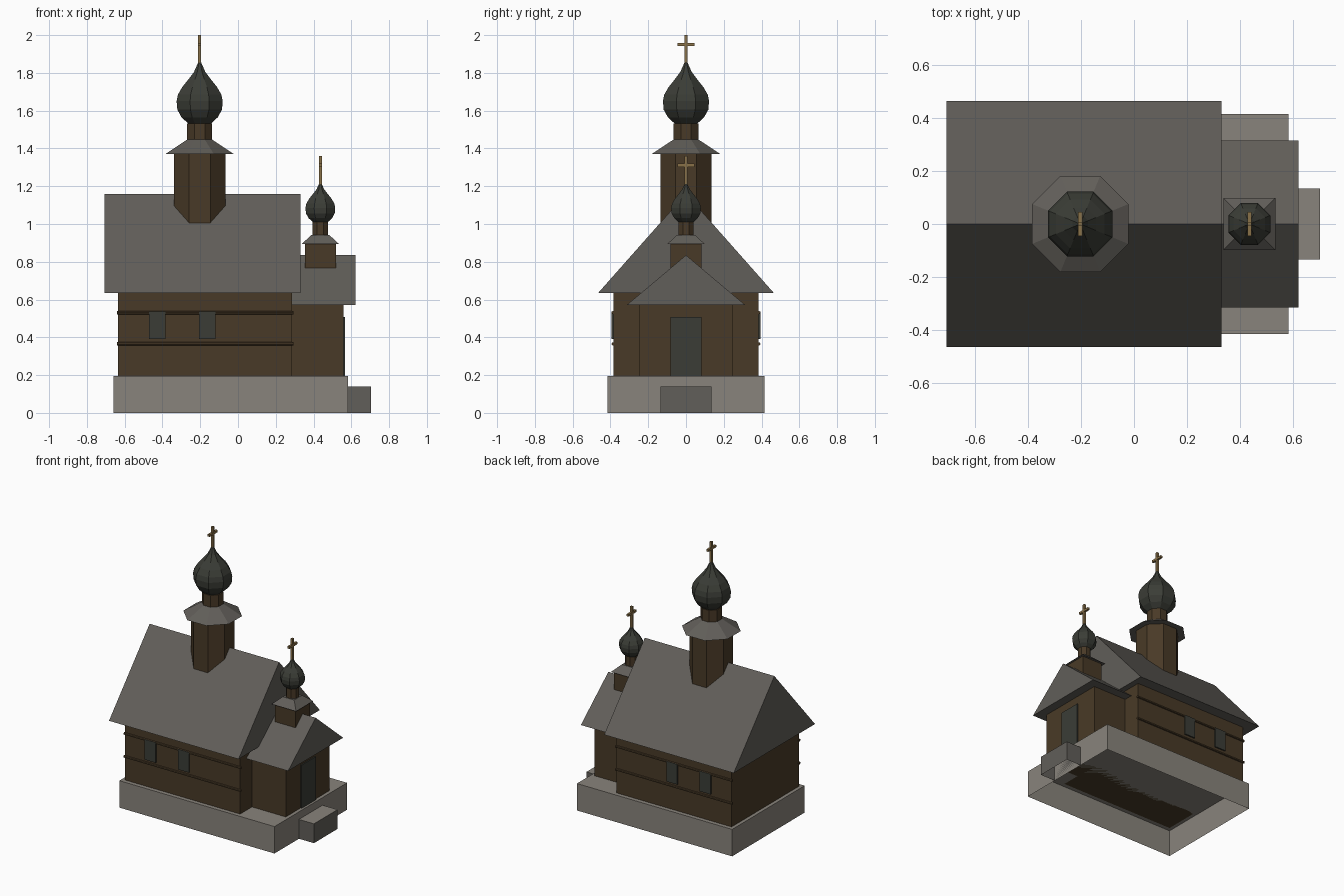
import bpy, bmesh, math
from mathutils import Matrix

cube = bpy.data.objects.get("Cube")
if cube:
    bpy.data.objects.remove(cube, do_unlink=True)


def material(name, rgb):
    m = bpy.data.materials.new(name)
    m.use_nodes = True
    m.diffuse_color = (*rgb, 1)
    m.node_tree.nodes["Principled BSDF"].inputs["Base Color"].default_value = (*rgb, 1)
    return m


STONE = material("pale stone", (0.25, 0.23, 0.2))
ROOF = material("grey shingle", (0.12, 0.112, 0.1))
WOOD = material("dark timber", (0.066, 0.042, 0.02))
SLATE = material("dark green slate", (0.043, 0.046, 0.037))
GOLD = material("dull gold", (0.25, 0.165, 0.065))


def finish(name, bm, *mats):
    bmesh.ops.recalc_face_normals(bm, faces=bm.faces)
    mesh = bpy.data.meshes.new(name)
    bm.to_mesh(mesh)
    bm.free()
    for m in mats:
        mesh.materials.append(m)
    ob = bpy.data.objects.new(name, mesh)
    bpy.context.collection.objects.link(ob)
    return ob


def box(name, x, y, z, mat, open_bottom=False):
    """Box from (min, max) pairs."""
    bm = bmesh.new()
    bmesh.ops.create_cube(bm, size=1)
    for v in bm.verts:
        v.co = [(a + b) / 2 + c * (b - a) for (a, b), c in zip((x, y, z), v.co)]
    ob_faces = [f for f in bm.faces if f.calc_center_median().z < z[0] + 1e-4]
    if open_bottom:
        bmesh.ops.delete(bm, geom=ob_faces, context='FACES_ONLY')
    return finish(name, bm, mat)


def gable_roof(name, x, half, z):
    """Solid triangular prism with its ridge along x."""
    bm = bmesh.new()
    ends = [[bm.verts.new((px, py, pz)) for py, pz in
             ((-half, z[0]), (half, z[0]), (0, z[1]))] for px in x]
    bm.faces.new(ends[0])
    bm.faces.new(ends[1])
    for i in range(3):
        j = (i + 1) % 3
        bm.faces.new((ends[0][i], ends[0][j], ends[1][j], ends[1][i]))
    return finish(name, bm, ROOF)


def lathe(name, cx, sides, profile, mat):
    """Faceted solid from (flat-to-centre distance, z) rings, flats facing the axes."""
    bm = bmesh.new()
    rings = []
    for dist, z in profile:
        r = dist / math.cos(math.pi / sides)
        rings.append([bm.verts.new((cx + r * math.cos(a), r * math.sin(a), z))
                      for a in ((i + 0.5) * math.tau / sides for i in range(sides))])
    for low, high in zip(rings, rings[1:]):
        for i in range(sides):
            j = (i + 1) % sides
            bm.faces.new((low[i], low[j], high[j], high[i]))
    bm.faces.new(rings[0])
    bm.faces.new(rings[-1])
    return finish(name, bm, mat)


def cross(name, cx, z):
    t = 0.008
    box(name + "_post", (cx - t, cx + t), (-t, t), z, GOLD)
    bar = z[1] - 0.049
    box(name + "_bar", (cx - t, cx + t), (-0.046, 0.046), (bar - t, bar + t), GOLD)


ONION = [(0.058, 0), (0.096, 0.035), (0.118, 0.075), (0.122, 0.12), (0.115, 0.155),
         (0.092, 0.195), (0.06, 0.235), (0.03, 0.275), (0.008, 0.325)]


def onion(name, cx, z, scale):
    lathe(name, cx, 8, [(r * scale, z + h * scale) for r, h in ONION], SLATE)


# Stone footing and entrance step, both hollow below
box("footing", (-0.66, 0.583), (-0.415, 0.415), (0, 0.195), STONE, True)
step = box("entrance_step", (0.583, 0.703), (-0.135, 0.135), (0, 0.14), ROOF, True)
step.data.materials.append(STONE)
for f in step.data.polygons:
    f.material_index = 1 if f.normal.z > 0.5 else 0

# Nave and porch
box("nave_walls", (-0.635, 0.287), (-0.385, 0.385), (0.195, 0.637), WOOD)
gable_roof("nave_roof", (-0.708, 0.33), 0.465, (0.635, 1.16))
box("porch_walls", (0.28, 0.558), (-0.25, 0.25), (0.195, 0.575), WOOD)
gable_roof("porch_roof", (0.28, 0.622), 0.315, (0.57, 0.835))
box("porch_door", (0.558, 0.567), (-0.081, 0.081), (0.195, 0.508), SLATE)

# Windows and log rails on both long sides
for side, s in (("right", -1), ("left", 1)):
    y = sorted((s * 0.385, s * 0.3945))
    for i, x in enumerate((-0.428, -0.162)):
        box(f"{side}_window_{i + 1}", (x - 0.044, x + 0.044), y, (0.39, 0.537), SLATE)
    for i, z in enumerate((0.365, 0.531)):
        bm = bmesh.new()
        bmesh.ops.create_cone(bm, cap_ends=True, segments=8, radius1=0.009,
                              radius2=0.009, depth=0.935,
                              matrix=Matrix.Translation((-0.174, s * 0.385, z))
                              @ Matrix.Rotation(math.pi / 2, 4, 'Y'))
        finish(f"{side}_rail_{i + 1}", bm, WOOD)

# Main eight-sided tower
TX = -0.203
lathe("tower_drum", TX, 8, [(0.136, 0.9), (0.136, 1.375)], WOOD)
lathe("tower_skirt_roof", TX, 8, [(0.182, 1.37), (0.066, 1.447)], ROOF)
lathe("tower_neck", TX, 8, [(0.066, 1.44), (0.066, 1.532)], WOOD)
onion("tower_dome", TX, 1.53, 1)
cross("tower_cross", TX, (1.84, 2.0))

# Small square turret over the porch
PX = 0.436
lathe("turret_drum", PX, 4, [(0.082, 0.7), (0.082, 0.9)], WOOD)
lathe("turret_skirt_roof", PX, 4, [(0.098, 0.895), (0.046, 0.943)], ROOF)
lathe("turret_neck", PX, 8, [(0.041, 0.935), (0.041, 1.012)], WOOD)
onion("turret_dome", PX, 1.008, 0.645)
cross("turret_cross", PX, (1.205, 1.36))
